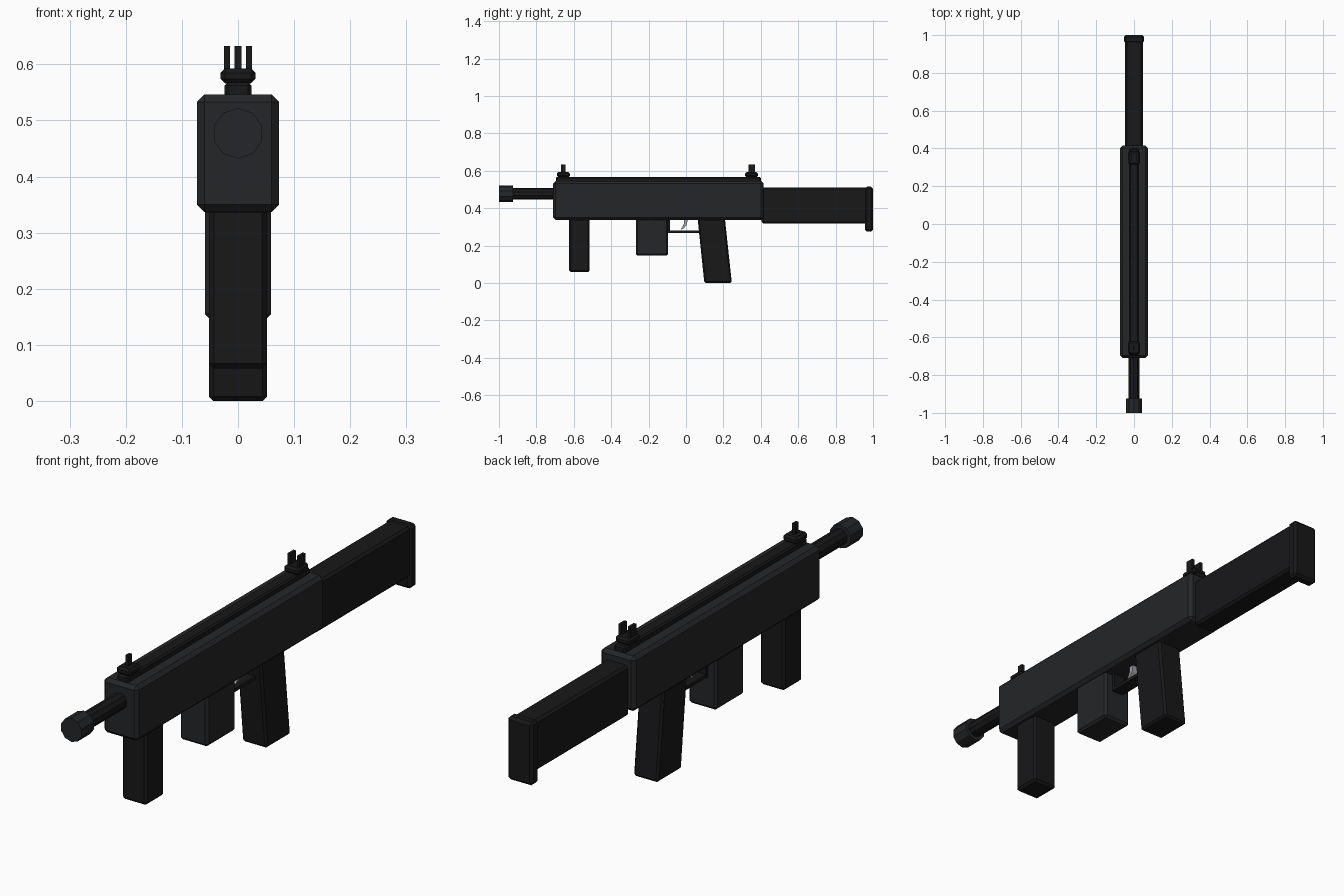
import bpy, bmesh, math

if "Cube" in bpy.data.objects:
    bpy.data.objects.remove(bpy.data.objects["Cube"])

def material(name, rgb):
    m = bpy.data.materials.new(name)
    m.diffuse_color = (*rgb, 1)
    m.use_nodes = True
    m.node_tree.nodes["Principled BSDF"].inputs["Base Color"].default_value = m.diffuse_color
    return m

metal = material("dark_metal", (0.018, 0.019, 0.021))
polymer = material("black_polymer", (0.009, 0.009, 0.010))
steel = material("steel", (0.35, 0.36, 0.38))

def finish(name, bm, mat):
    bmesh.ops.recalc_face_normals(bm, faces=bm.faces[:])
    me = bpy.data.meshes.new(name)
    bm.to_mesh(me)
    bm.free()
    me.materials.append(mat)
    ob = bpy.data.objects.new(name, me)
    bpy.context.collection.objects.link(ob)
    return ob

def slab(name, profile, x0, x1, mat, bevel=0.0):
    """Extrude a (y, z) profile from x0 to x1 and chamfer every edge."""
    bm = bmesh.new()
    face = bm.faces.new([bm.verts.new((x0, y, z)) for y, z in profile])
    ext = bmesh.ops.extrude_face_region(bm, geom=[face])
    moved = [v for v in ext["geom"] if isinstance(v, bmesh.types.BMVert)]
    bmesh.ops.translate(bm, verts=moved, vec=(x1 - x0, 0, 0))
    bmesh.ops.recalc_face_normals(bm, faces=bm.faces[:])
    if bevel:
        bmesh.ops.bevel(bm, geom=bm.edges[:], offset=bevel, segments=1,
                        affect='EDGES', clamp_overlap=True)
    return finish(name, bm, mat)

def box(name, half_x, y, z, mat, bevel=0.0, cx=0.0):
    prof = [(y[0], z[0]), (y[1], z[0]), (y[1], z[1]), (y[0], z[1])]
    return slab(name, prof, cx - half_x, cx + half_x, mat, bevel)

def tube(name, radius, y0, y1, z, mat, sides=10):
    bm = bmesh.new()
    bmesh.ops.create_cone(bm, cap_ends=True, segments=sides, radius1=radius,
                          radius2=radius, depth=y1 - y0)
    for v in bm.verts:
        x, y, h = v.co
        v.co = (y, h + (y0 + y1) / 2, z + x)
    # roll so that points sit at the sides and flats at top and bottom
    for v in bm.verts:
        dx, dz = v.co.x, v.co.z - z
        v.co.x, v.co.z = dz, z + dx
    return finish(name, bm, mat)

# receiver and top rail
box("receiver", 0.073, (-0.71, 0.415), (0.337, 0.546), metal, 0.013)
box("top_rail", 0.024, (-0.695, 0.40), (0.53, 0.568), polymer, 0.006)

# barrel and muzzle
tube("barrel", 0.031, -0.94, -0.70, 0.477, polymer)
tube("muzzle", 0.045, -1.0, -0.925, 0.477, metal)

# sights
for name, y in (("front", -0.656), ("rear", 0.35)):
    box(name + "_sight_base", 0.031, (y - 0.035, y + 0.035), (0.566, 0.593), polymer, 0.008)
box("front_sight_post", 0.006, (-0.667, -0.645), (0.585, 0.633), polymer)
for side, cx in (("left", 0.0195), ("right", -0.0195)):
    box("rear_sight_ear_" + side, 0.0055, (0.334, 0.368), (0.585, 0.633), polymer, cx=cx)

# grips and magazine
box("foregrip", 0.052, (-0.625, -0.515), (0.058, 0.345), polymer, 0.009)
box("magazine", 0.059, (-0.268, -0.096), (0.146, 0.345), metal, 0.009)
slab("pistol_grip", [(0.098, 0.0), (0.245, 0.0), (0.208, 0.345), (0.062, 0.345)],
     -0.052, 0.052, polymer, 0.008)

# trigger guard and curved trigger
slab("trigger_guard", [(-0.10, 0.267), (0.08, 0.267), (0.08, 0.28),
                       (-0.085, 0.28), (-0.085, 0.345), (-0.10, 0.345)],
     -0.025, 0.025, polymer)
slab("trigger", [(-0.03, 0.284), (-0.012, 0.292), (0.004, 0.312), (0.01, 0.345),
                 (-0.01, 0.345), (-0.012, 0.316), (-0.02, 0.298)],
     -0.012, 0.012, steel)

# stock and butt pad
box("stock", 0.047, (0.405, 0.975), (0.318, 0.511), polymer, 0.009)
box("butt_pad", 0.053, (0.957, 1.0), (0.275, 0.515), polymer, 0.010)
